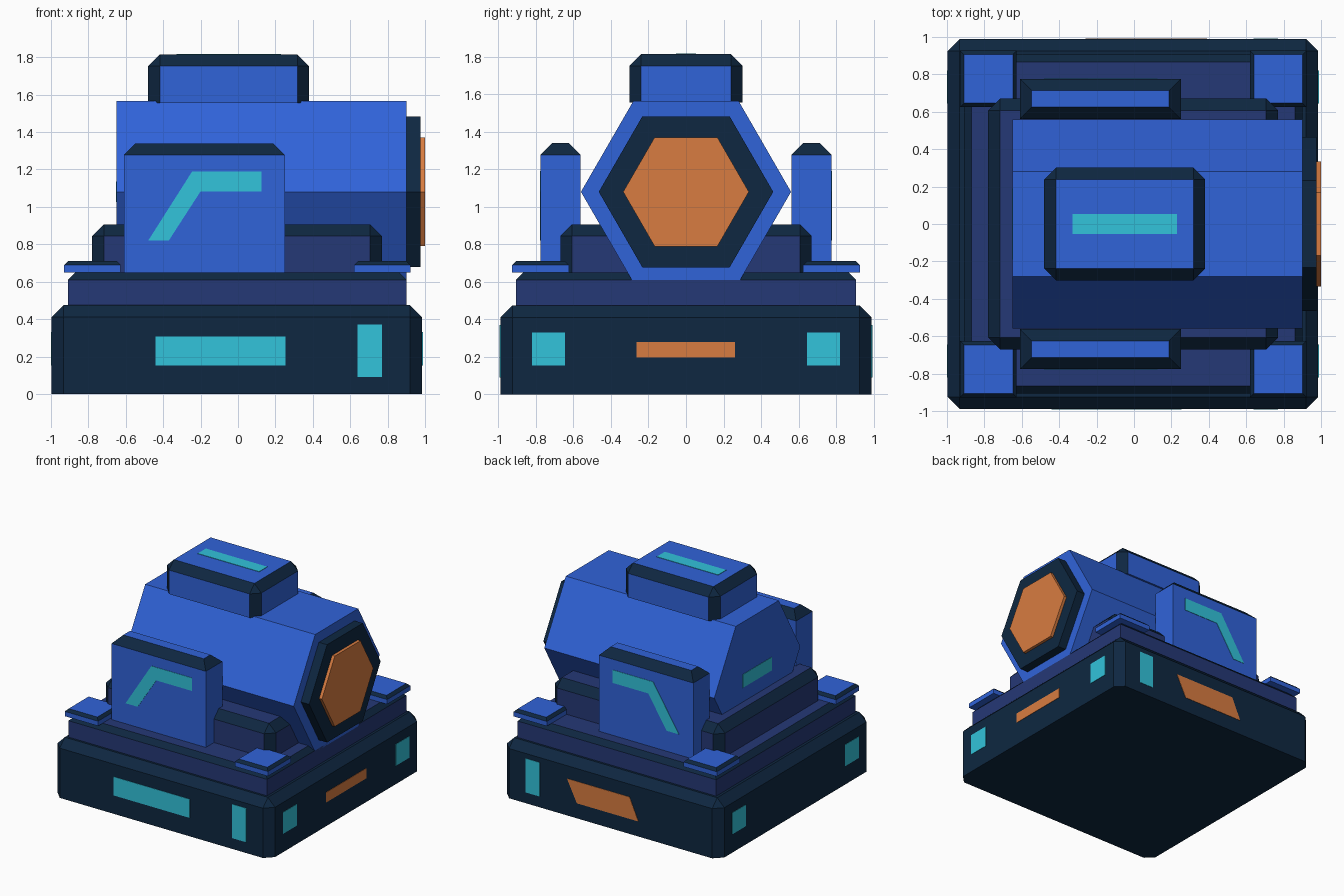
import bpy, bmesh, math
from mathutils import Vector

if "Cube" in bpy.data.objects:
    bpy.data.objects.remove(bpy.data.objects["Cube"])


def material(name, rgb):
    m = bpy.data.materials.new(name)
    lin = [((c / 255 + 0.055) / 1.055) ** 2.4 for c in rgb]
    m.diffuse_color = (*lin, 1)
    m.use_nodes = True
    m.node_tree.nodes["Principled BSDF"].inputs["Base Color"].default_value = m.diffuse_color
    return m


BLUE = material("bright blue", (48, 99, 217))
NAVY = material("dark navy", (14, 39, 65))
INDIGO = material("indigo", (37, 56, 118))
CYAN = material("cyan", (50, 195, 219))
ORANGE = material("copper orange", (216, 124, 65))


def finish(bm, name, mats):
    bmesh.ops.recalc_face_normals(bm, faces=bm.faces)
    me = bpy.data.meshes.new(name)
    bm.to_mesh(me)
    bm.free()
    for m in mats:
        me.materials.append(m)
    ob = bpy.data.objects.new(name, me)
    bpy.context.collection.objects.link(ob)
    return ob


def box(name, x, y, z, mat, bevel, corners=False, trim=NAVY):
    """Box with trim-coloured chamfers on the top edges and, if wanted, the upright corners."""
    bm = bmesh.new()
    bmesh.ops.create_cube(bm, size=1)
    for v in bm.verts:
        v.co = [lo if c < 0 else hi for c, (lo, hi) in zip(v.co, (x, y, z))]
    top = z[1] - 1e-4
    edges = []
    for e in bm.edges:
        n_top = sum(v.co.z > top for v in e.verts)
        if n_top == 2 or (corners and n_top == 1):
            edges.append(e)
    bmesh.ops.bevel(bm, geom=edges, offset=bevel, offset_type='OFFSET', segments=1,
                    profile=0.5, affect='EDGES', material=1)
    return finish(bm, name, [mat, trim])


def prism(name, pts, direction, mat):
    """Extrude a flat 3D outline along a direction."""
    bm = bmesh.new()
    f = bm.faces.new([bm.verts.new(p) for p in pts])
    ext = bmesh.ops.extrude_face_region(bm, geom=[f])
    verts = [g for g in ext['geom'] if isinstance(g, bmesh.types.BMVert)]
    bmesh.ops.translate(bm, verts=verts, vec=Vector(direction))
    # the source face is kept by the extrusion and closes the bottom
    return finish(bm, name, [mat])


def plate(name, axis, level, side, pts, mat):
    """Thin painted plate on a plane; pts are the two remaining coordinates."""
    half = 0.003
    p3 = []
    for a, b in pts:
        p = [a, b]
        p.insert(axis, level - side * half)
        p3.append(p)
    d = [0, 0, 0]
    d[axis] = side * half * 2
    return prism(name, p3, d, mat)


def rect(a0, a1, b0, b1):
    return [(a0, b0), (a1, b0), (a1, b1), (a0, b1)]


def hexagon(name, x0, x1, r, mat):
    pts = [(x0, r * math.cos(math.radians(60 * i)), 1.08 + r * math.sin(math.radians(60 * i)))
           for i in range(6)]
    return prism(name, pts, (x1 - x0, 0, 0), mat)


# Stepped base
XL, XR, Y = -0.997, 0.985, 0.99
box("base", (XL, XR), (-Y, Y), (0, 0.475), NAVY, 0.065, True)
box("middle_step", (-0.91, 0.90), (-0.907, 0.907), (0.475, 0.65), INDIGO, 0.04)
box("upper_step", (-0.78, 0.77), (-0.67, 0.67), (0.65, 0.907), INDIGO, 0.063, True)

# Hexagonal barrel with its end ring and disc
hexagon("barrel", -0.65, 0.90, 0.56, BLUE)
hexagon("barrel_ring", 0.90, 0.975, 0.465, NAVY)
hexagon("barrel_disc", 0.97, 1.0, 0.335, ORANGE)
plate("barrel_end_mark", 0, -0.65, -1, rect(-0.19, 0.19, 1.025, 1.135), CYAN)

# Top block
box("top_block", (-0.48, 0.38), (-0.302, 0.302), (1.555, 1.815), BLUE, 0.063, True)
plate("top_mark", 2, 1.815, 1, rect(-0.33, 0.23, -0.053, 0.053), CYAN)

# Side panels, angled stripes and corner pads
STRIPE = [(-0.48, 0.82), (-0.37, 0.82), (-0.2, 1.083), (0.125, 1.083), (0.125, 1.19), (-0.245, 1.19)]
for s, label in ((-1, "front"), (1, "back")):
    ys = sorted((s * 0.562, s * 0.776))
    box(f"{label}_side_panel", (-0.61, 0.25), ys, (0.645, 1.34), BLUE, 0.063)
    plate(f"{label}_panel_stripe", 1, s * 0.776, s, STRIPE, CYAN)
    yp = sorted((s * 0.625, s * 0.927))
    for x, end in (((-0.93, -0.627), "left"), ((0.62, 0.922), "right")):
        box(f"{label}_{end}_pad", x, yp, (0.65, 0.71), BLUE, 0.021)
    # Base marks that repeat on front and back, left and right
    plate(f"{label}_upright_mark", 1, s * Y, s, rect(0.64, 0.77, 0.09, 0.37), CYAN)
    ym = sorted((s * 0.645, s * 0.822))
    plate(f"{label}_right_end_mark", 0, XR, 1, rect(*ym, 0.153, 0.33), CYAN)
    plate(f"{label}_left_end_mark", 0, XL, -1, rect(*ym, 0.153, 0.33), CYAN)

# Single base marks
plate("front_long_mark", 1, -Y, -1, rect(-0.44, 0.255, 0.153, 0.307), CYAN)
plate("right_long_mark", 0, XR, 1, rect(-0.263, 0.26, 0.197, 0.28), ORANGE)
plate("back_slanted_mark", 1, Y, 1,
      [(-0.26, 0.125), (0.30, 0.125), (0.39, 0.305), (-0.18, 0.305)], ORANGE)
